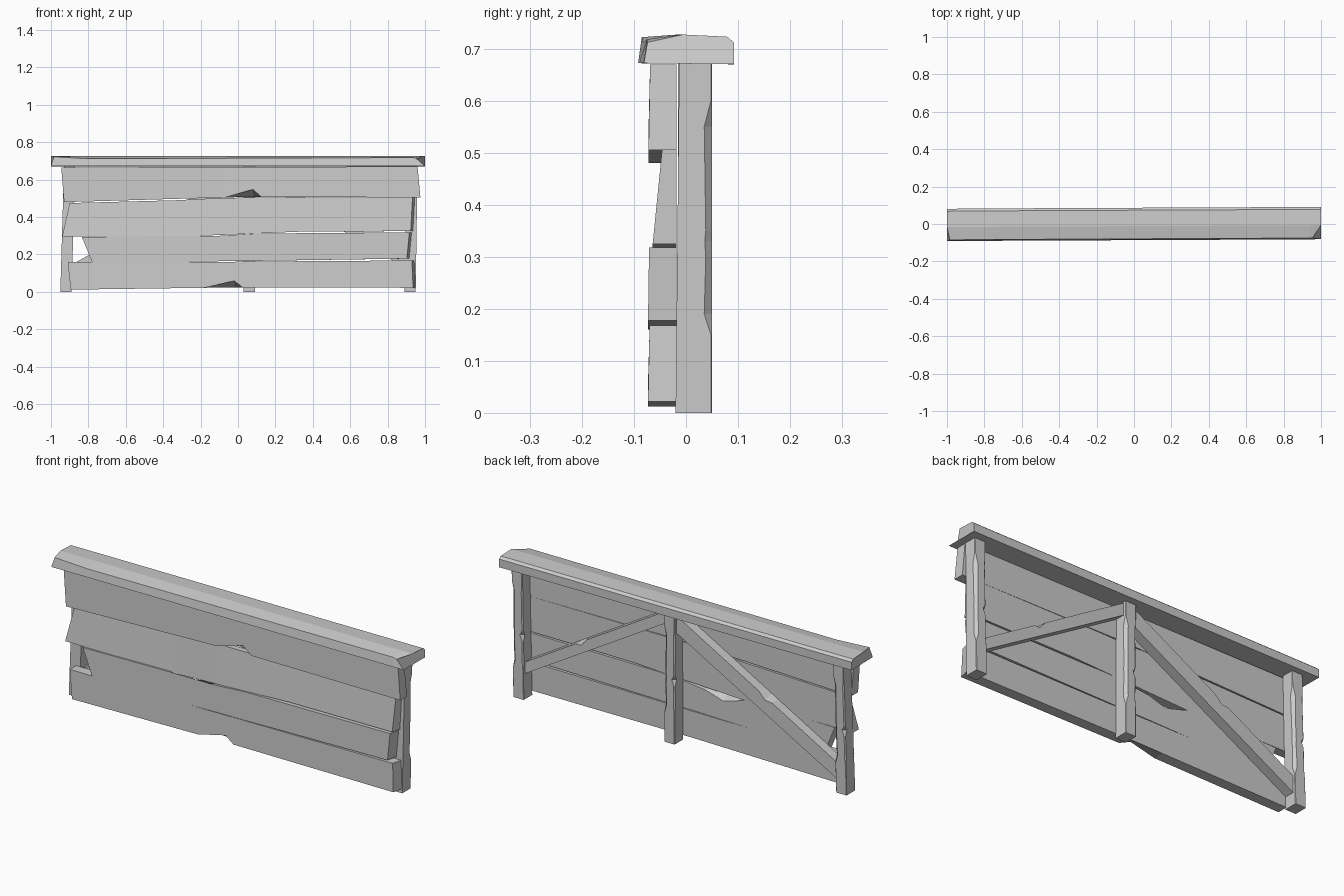
import bpy
import bmesh

default_cube = bpy.data.objects.get("Cube")
if default_cube:
    bpy.data.objects.remove(default_cube, do_unlink=True)

# One plain grey for all the timber
grey = bpy.data.materials.new("plain_grey")
grey.use_nodes = True
grey.diffuse_color = (0.6, 0.6, 0.6, 1)
shader = next(n for n in grey.node_tree.nodes if n.type == "BSDF_PRINCIPLED")
shader.inputs["Base Color"].default_value = grey.diffuse_color
shader.inputs["Roughness"].default_value = 0.9


def loft(name, sections):
    """Join a row of matching cross-sections into a closed, flat-shaded solid."""
    bm = bmesh.new()
    rings = [[bm.verts.new(point) for point in section] for section in sections]
    count = len(rings[0])
    for ring, following in zip(rings, rings[1:]):
        for i in range(count):
            j = (i + 1) % count
            bm.faces.new((ring[i], ring[j], following[j], following[i]))
    bm.faces.new(rings[0])
    bm.faces.new(rings[-1])
    bmesh.ops.recalc_face_normals(bm, faces=bm.faces)
    mesh = bpy.data.meshes.new(name)
    bm.to_mesh(mesh)
    bm.free()
    mesh.materials.append(grey)
    part = bpy.data.objects.new(name, mesh)
    bpy.context.collection.objects.link(part)
    return part


def plank(name, stations, front_bottom, front_top, back=-0.018, skew=0.012):
    """Stations: bottom x, top x, bottom z, top z, front lower chip, back upper chip."""
    sections = []
    last = len(stations) - 1
    for i, (xb, xt, zb, zt, lift, drop) in enumerate(stations):
        # The front face stops a little short at the right-hand end
        shift = skew if i == last else 0
        sections.append([
            (xb - shift, front_bottom, zb + lift),
            (xt - shift, front_top, zt),
            (xt, back, zt - drop),
            (xb, back, zb),
        ])
    return loft(name, sections)


def post(name, x_bottom, x_top, width=0.06):
    """Square post with worn back edges and a small nick."""
    height = 0.675
    wear = [
        (0, 0.002, 0.002), (0.15, 0.002, 0.002), (0.19, 0.015, 0.006),
        (0.30, 0.012, 0.005), (0.33, 0.014, 0.017), (0.35, 0.012, 0.005),
        (0.55, 0.015, 0.006), (0.60, 0.002, 0.002), (height, 0.002, 0.002),
    ]
    sections = []
    for z, plus, minus in wear:
        t = z / height
        middle = x_bottom + (x_top - x_bottom) * t
        left, right = middle - width / 2, middle + width / 2
        front, rear = -0.02 + 0.007 * t, 0.05
        sections.append([
            (left, front, z), (right, front, z),
            (right, rear - plus, z), (right - plus, rear, z),
            (left + minus, rear, z), (left, rear - minus, z),
        ])
    return loft(name, sections)


def brace(name, start, end, nick_at, front=-0.015, rear=0.036):
    """Diagonal beam with upright ends; start and end are x, bottom z, top z."""
    sections = []
    for t in (0, nick_at - 0.04, nick_at, nick_at + 0.04, 1):
        x, low, high = (a + (b - a) * t for a, b in zip(start, end))
        nick = 0.018 if t == nick_at else 0
        sections.append([
            (x, front, low), (x, front, high),
            (x, rear, high - nick), (x, rear, low),
        ])
    return loft(name, sections)


# Front boards, top to bottom
plank("top_board", [
    (-0.93, -0.945, 0.48, 0.665, 0, 0),
    (-0.07, -0.07, 0.505, 0.668, 0, 0),
    (0.08, 0.08, 0.508, 0.668, 0.04, 0),
    (0.125, 0.125, 0.508, 0.668, 0, 0),
    (0.975, 0.96, 0.505, 0.67, 0, 0),
], -0.072, -0.069, skew=0)

plank("upper_middle_board", [
    (-0.94, -0.90, 0.295, 0.475, 0, 0),
    (-0.33, -0.33, 0.295, 0.49, 0, 0),
    (-0.08, -0.08, 0.305, 0.503, 0, 0),
    (0.33, 0.33, 0.322, 0.505, 0, 0),
    (0.935, 0.945, 0.325, 0.505, 0, 0),
], -0.064, -0.046)

plank("lower_middle_board", [
    (-0.78, -0.835, 0.16, 0.293, 0, 0),
    (-0.34, -0.34, 0.16, 0.3, 0, 0),
    (-0.2, -0.2, 0.162, 0.3, 0, 0.04),
    (-0.1, -0.1, 0.164, 0.3, 0, 0.01),
    (0.1, 0.1, 0.166, 0.312, 0, 0),
    (0.915, 0.928, 0.178, 0.318, 0, 0),
], -0.073, -0.071)

plank("bottom_board", [
    (-0.895, -0.91, 0.012, 0.16, 0, 0),
    (-0.18, -0.18, 0.022, 0.16, 0, 0),
    (-0.02, -0.02, 0.024, 0.161, 0.035, 0),
    (0.025, 0.025, 0.024, 0.162, 0, 0),
    (0.948, 0.942, 0.022, 0.168, 0, 0),
], -0.073, -0.07)

# Posts
post("right_post", -0.92, -0.9)
post("middle_post", 0.06, 0.06)
post("left_post", 0.92, 0.93)

# Diagonal braces behind the boards
brace("left_brace", (0.9, 0.125, 0.185), (0.08, 0.61, 0.672), 0.4)
brace("right_brace", (0.04, 0.575, 0.665), (-0.9, 0.055, 0.14), 0.55)

# Cap rail: x of bottom and top front corners, sideways shift, front top height
cap = []
for low_x, top_x, shift, front_z in (
    (-1, -0.985, -0.007, 0.722),
    (-0.8, -0.8, -0.005, 0.712),
    (0.94, 0.94, 0.003, 0.718),
    (1, 0.955, 0.004, 0.712),
):
    cap.append([
        (low_x, -0.085 + shift, 0.672),
        (top_x, -0.078 + shift, front_z),
        (low_x, -0.01 + shift, 0.727),
        (low_x, 0.075 + shift, 0.723),
        (low_x, 0.088 + shift, 0.712),
        (low_x, 0.088 + shift, 0.67),
    ])
loft("cap_rail", cap)
